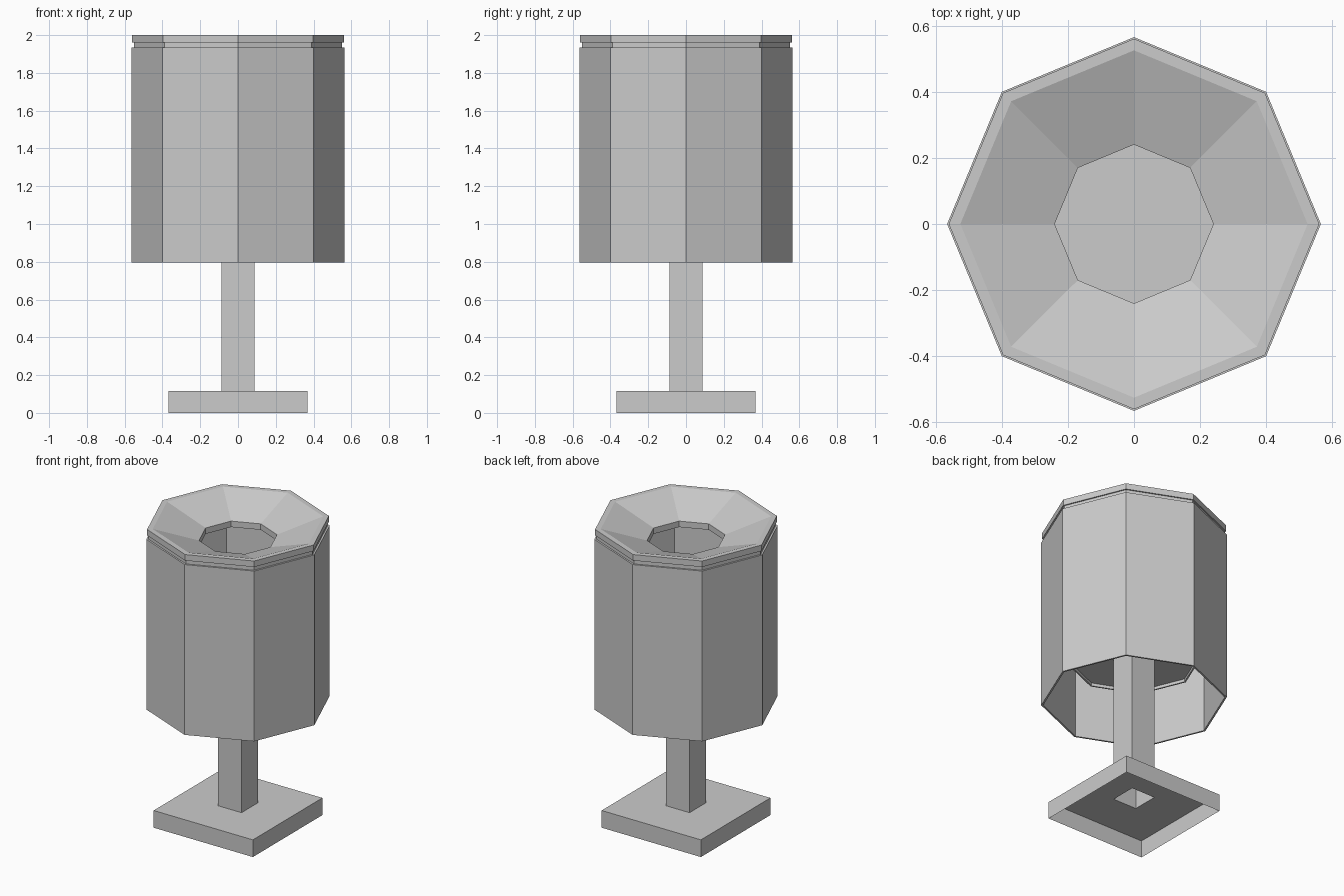
import bpy, bmesh, math

if "Cube" in bpy.data.objects:
    bpy.data.objects.remove(bpy.data.objects["Cube"])


def lathe(name, profile, sides=8, phase=0.0, closed=False):
    """Sweep an (radius, z) profile around z with a low number of flat sides."""
    bm = bmesh.new()
    rings = []
    for r, z in profile:
        rings.append([bm.verts.new((r * math.cos(phase + math.tau * i / sides),
                                    r * math.sin(phase + math.tau * i / sides), z))
                      for i in range(sides)])
    pairs = list(zip(rings, rings[1:]))
    if closed:
        pairs.append((rings[-1], rings[0]))
    for a, b in pairs:
        for i in range(sides):
            j = (i + 1) % sides
            bm.faces.new((a[i], a[j], b[j], b[i]))
    # Rings of zero radius collapse to a centre point
    bmesh.ops.remove_doubles(bm, verts=bm.verts, dist=1e-5)
    bmesh.ops.recalc_face_normals(bm, faces=bm.faces)
    mesh = bpy.data.meshes.new(name)
    bm.to_mesh(mesh)
    bm.free()
    obj = bpy.data.objects.new(name, mesh)
    bpy.context.collection.objects.link(obj)
    return obj


SQ = math.sqrt(2)
BASE, POST = 0.3675 * SQ, 0.0875 * SQ

# Foot plate, open underneath, with a square opening below the hollow post
lathe("base", [(BASE, 0), (BASE, 0.115), (POST, 0.115)], 4, math.pi / 4)

# Hollow square post up to the bucket floor
lathe("post", [(POST, 0.115), (POST, 1.10)], 4, math.pi / 4)

# Thin octagonal outer shell, open at the bottom
lathe("outer_shell", [(0.565, 0.795), (0.565, 1.935), (0.553, 1.935), (0.553, 0.795)],
      closed=True)

# Inner bucket with a slightly recessed underside
lathe("inner_bucket", [(0, 1.12), (0.40, 1.12), (0.40, 1.90), (0.41, 1.90),
                       (0.41, 1.08), (0.40, 1.08), (0.40, 1.10), (0, 1.10)])

# Funnel lid with stepped rim and central opening
lathe("funnel_lid", [(0.24, 1.86), (0.24, 1.90), (0.525, 2.0), (0.56, 2.0),
                     (0.56, 1.96), (0.551, 1.96), (0.551, 1.90), (0.41, 1.90)],
      closed=True)
